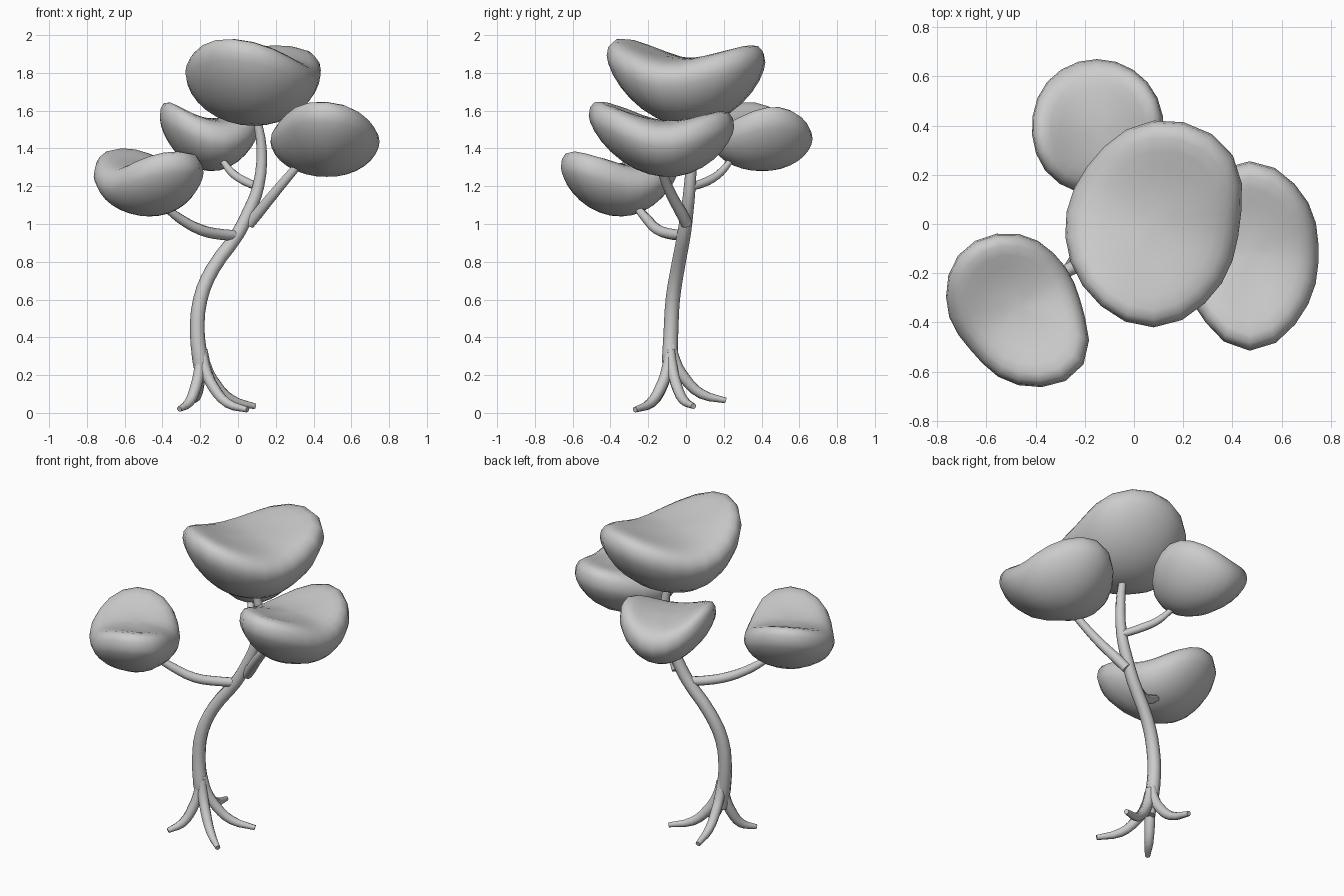
import bpy, bmesh, math

if "Cube" in bpy.data.objects:
    bpy.data.objects.remove(bpy.data.objects["Cube"])


def tube(name, pts):
    """Tapered limb through (x, y, z, radius) points, turned into a mesh."""
    cu = bpy.data.curves.new(name, 'CURVE')
    cu.dimensions = '3D'
    cu.bevel_depth = 1.0
    cu.bevel_resolution = 2
    cu.resolution_u = 3
    cu.use_fill_caps = True
    sp = cu.splines.new('BEZIER')
    sp.bezier_points.add(len(pts) - 1)
    for bp, (x, y, z, r) in zip(sp.bezier_points, pts):
        bp.co = (x, y, z)
        bp.radius = r
        bp.handle_left_type = bp.handle_right_type = 'AUTO'
    ob = bpy.data.objects.new(name, cu)
    bpy.context.collection.objects.link(ob)
    finish(ob, True)


def finish(ob, convert=False):
    bpy.ops.object.select_all(action='DESELECT')
    ob.select_set(True)
    bpy.context.view_layer.objects.active = ob
    if convert:
        bpy.ops.object.convert(target='MESH')
    bpy.ops.object.shade_smooth_by_angle(angle=math.radians(60))


def outline(radii, ang):
    """Periodic smooth interpolation of evenly spaced radii."""
    n = len(radii)
    f = (ang / math.tau * n) % n
    i, t = int(f), f - int(f)
    a, b, c, d = (radii[(i + k) % n] for k in (-1, 0, 1, 2))
    return b + 0.5 * t * (c - a + t * (2*a - 5*b + 4*c - d + t * (3*(b - c) + d - a)))


def clump(name, centre, radii, axis, depth, lift, tilt):
    """Saddle-topped bowl of leaves; axis is the direction of the raised ends."""
    cx, cy, z0 = centre
    bm = bmesh.new()
    bmesh.ops.create_uvsphere(bm, u_segments=22, v_segments=16, radius=1)
    for v in bm.verts:
        r = min(1.0, math.hypot(v.co.x, v.co.y))
        ang = math.atan2(v.co.y, v.co.x)
        u = r * math.cos(ang - math.radians(axis))
        w = r * math.sin(ang - math.radians(axis))
        z = z0 + lift * u * u - 0.035 * w * w + tilt * u
        if v.co.z >= 0:
            z += (0.08 + 0.05 * u * u) * math.sqrt(max(0, 1 - r ** 8))
        else:
            z -= depth * max(0, 1 - r * r) ** 0.6
        R = outline(radii, ang) * r
        v.co = (cx + R * math.cos(ang), cy + R * math.sin(ang), z)
    me = bpy.data.meshes.new(name)
    bm.to_mesh(me)
    bm.free()
    ob = bpy.data.objects.new(name, me)
    bpy.context.collection.objects.link(ob)
    finish(ob)


# Trunk
tube("trunk", [(-.19, -.085, .17, .03), (-.2, -.085, .28, .042), (-.215, -.08, .42, .039),
               (-.2, -.07, .6, .038), (-.135, -.045, .76, .037), (0, -.01, .95, .036),
               (.055, .005, 1.06, .034), (.108, .02, 1.2, .031), (.125, .03, 1.4, .027),
               (.1, .02, 1.56, .022)])

# Branches
tube("front_left_branch", [(0, -.01, .94, .027), (-.09, -.07, .945, .029), (-.2, -.15, .97, .029),
                           (-.31, -.21, 1.03, .026), (-.4, -.27, 1.1, .018)])
tube("right_branch", [(.06, .005, 1.0, .03), (.1, -.02, 1.05, .031), (.19, -.08, 1.16, .028),
                      (.3, -.13, 1.29, .024), (.37, -.15, 1.37, .02)])
tube("back_left_branch", [(.11, .025, 1.195, .022), (.03, .12, 1.23, .024),
                          (-.03, .18, 1.27, .022), (-.085, .24, 1.34, .016)])

# Roots: share one flare profile from the trunk foot to each tip
for name, (ex, ey, ez) in {"front_left_root": (-.31, -.25, .02), "front_right_root": (.05, -.27, .017),
                           "back_right_root": (.09, .04, .035), "back_left_root": (-.23, .21, .066)}.items():
    sx, sy = -.193, -.085
    prof = [(.04, .3, .022), (.09, .21, .03), (.27, .115, .03), (.56, .035, .026), (1, 0, .015)]
    tube(name, [(sx + (ex - sx) * f, sy + (ey - sy) * f, ez + h, r) for f, h, r in prof])

# Leaf clumps: radii run anticlockwise from +x in 45 degree steps
clump("top_leaves", (.08, 0, 1.80), (.35, .43, .42, .36, .36, .385, .42, .37), 69, .28, .09, -.02)
clump("right_leaves", (.47, -.12, 1.47), (.28, .32, .375, .32, .3, .31, .395, .32), 84, .22, .075, -.03)
clump("back_left_leaves", (-.15, .4, 1.48), (.27, .27, .27, .27, .265, .28, .28, .27), 17, .2, .075, -.015)
clump("front_left_leaves", (-.47, -.34, 1.24), (.26, .255, .3, .325, .29, .26, .315, .355), 120, .2, .075, .01)
